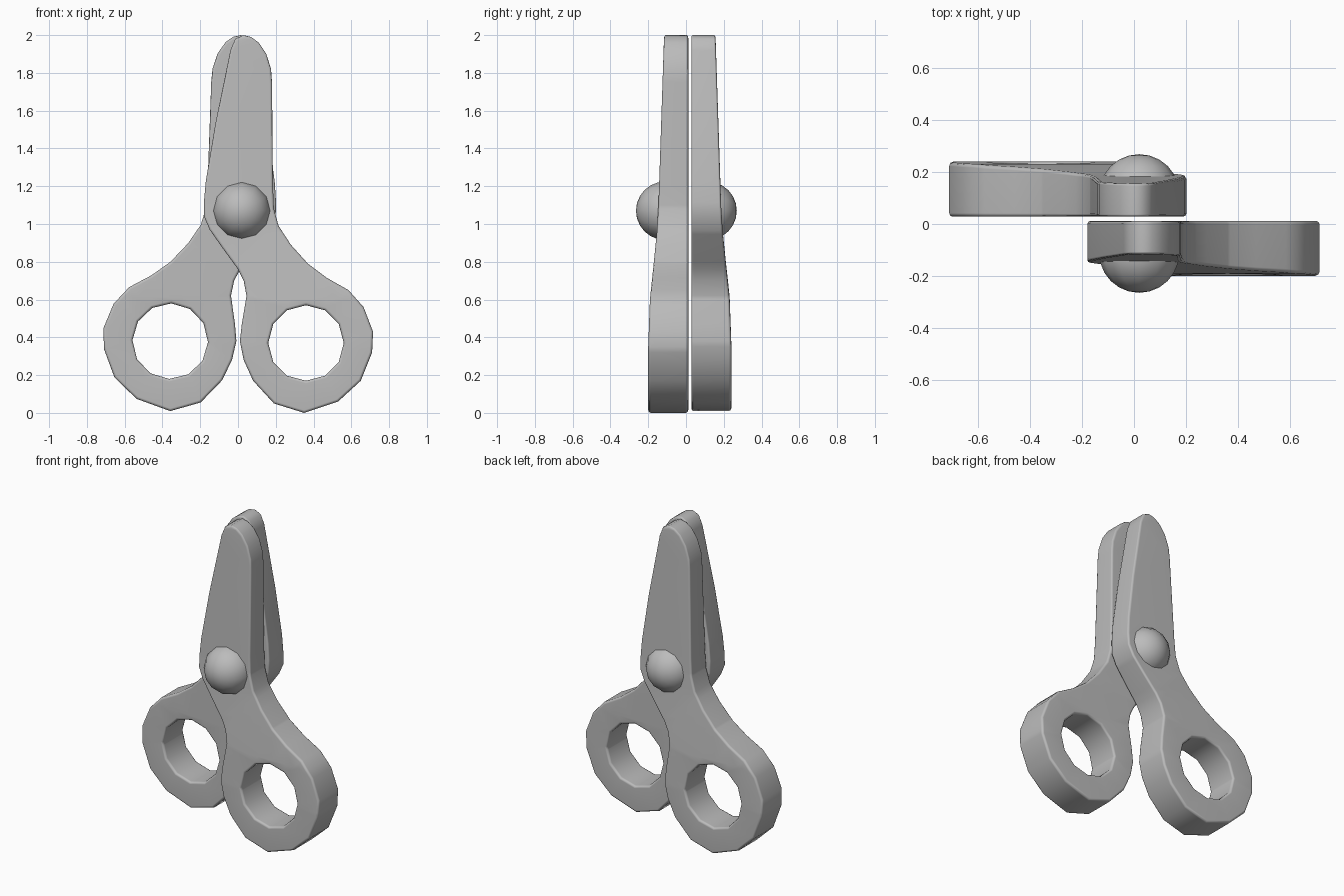
import bpy, bmesh, math
from mathutils import Matrix, Vector

cube = bpy.data.objects.get("Cube")
if cube:
    bpy.data.objects.remove(cube, do_unlink=True)

# One plain grey for every part
grey = bpy.data.materials.new("grey_plastic")
grey.use_nodes = True
COLOUR = (0.5, 0.5, 0.5, 1)
grey.diffuse_color = COLOUR
grey.node_tree.nodes["Principled BSDF"].inputs["Base Color"].default_value = COLOUR

PIVOT = Vector((0.01, 0.02, 1.07))
INNER_Y = 0.012
SLAB = 0.2

# Outline of one half as (x, z), clockwise from the tip
OUTLINE = [
    (0.03, 2.0), (0.07, 1.99), (0.11, 1.96), (0.15, 1.9), (0.175, 1.82), (0.18, 1.75),
    (0.185, 1.2), (0.19, 1.08), (0.215, 0.99), (0.28, 0.89), (0.37, 0.79), (0.47, 0.715),
    (0.585, 0.65), (0.665, 0.56), (0.715, 0.43), (0.71, 0.32), (0.65, 0.17), (0.53, 0.06),
    (0.35, 0.0), (0.19, 0.05), (0.08, 0.17), (0.03, 0.28), (0.01, 0.38), (0.02, 0.47),
    (0.045, 0.62), (0.03, 0.7), (0, 0.76), (-0.08, 0.87), (-0.15, 0.97), (-0.18, 1.04),
    (-0.18, 1.12), (-0.17, 1.23), (-0.12, 1.53), (-0.04, 1.92), (-0.015, 1.98),
]
# Thickness along the height as (z, thickness)
THICKNESS = [(0, 0.212), (0.35, 0.212), (0.6, 0.203), (0.8, 0.182),
             (0.95, 0.167), (1.1, 0.158), (2.0, 0.128)]


def thickness(z):
    for (z0, t0), (z1, t1) in zip(THICKNESS, THICKNESS[1:]):
        if z <= z1:
            return t0 + (t1 - t0) * (z - z0) / (z1 - z0)
    return THICKNESS[-1][1]


def add_object(name, bm, matrix):
    bm.transform(matrix)
    bmesh.ops.recalc_face_normals(bm, faces=bm.faces[:])
    mesh = bpy.data.meshes.new(name)
    bm.to_mesh(mesh)
    bm.free()
    mesh.materials.append(grey)
    obj = bpy.data.objects.new(name, mesh)
    bpy.context.collection.objects.link(obj)
    bpy.ops.object.select_all(action="DESELECT")
    obj.select_set(True)
    bpy.context.view_layer.objects.active = obj
    bpy.ops.object.shade_smooth_by_angle(angle=math.radians(50))
    return obj


def scissor_half(name, matrix):
    bm = bmesh.new()
    finger_hole = [(0.36 + 0.2 * math.sin(a), 0.37 + 0.2 * math.cos(a))
                   for a in (math.tau * i / 12 for i in range(12))]
    for loop in (OUTLINE, finger_hole):
        verts = [bm.verts.new((x, 0, z)) for x, z in loop]
        for i, v in enumerate(verts):
            bm.edges.new((verts[i - 1], v))
    bmesh.ops.triangle_fill(bm, use_beauty=True, edges=bm.edges[:])
    # Thicken the flat shape and round its rims
    grown = bmesh.ops.extrude_face_region(bm, geom=bm.faces[:], use_keep_orig=True)["geom"]
    moved = [g for g in grown if isinstance(g, bmesh.types.BMVert)]
    bmesh.ops.translate(bm, verts=moved, vec=(0, -SLAB, 0))
    bmesh.ops.recalc_face_normals(bm, faces=bm.faces[:])
    rims = [e for e in bm.edges if len(e.link_faces) == 2
            and abs(e.verts[0].co.y - e.verts[1].co.y) < 1e-5
            and e.calc_face_angle() > 1]
    bmesh.ops.bevel(bm, geom=rims, offset=0.02, segments=2, profile=0.5,
                    affect="EDGES", clamp_overlap=True)
    # Cut across, then thin the slab from handle to tip
    for z, _ in THICKNESS[1:-1]:
        bmesh.ops.bisect_plane(bm, geom=bm.verts[:] + bm.edges[:] + bm.faces[:],
                               plane_co=(0, 0, z), plane_no=(0, 0, 1))
    for v in bm.verts:
        v.co.y = INNER_Y + v.co.y * thickness(v.co.z) / SLAB
    obj = add_object(name, bm, matrix)
    smooth = obj.modifiers.new("even_shading", "WEIGHTED_NORMAL")
    smooth.keep_sharp = True


def rivet_dome(name, side):
    bm = bmesh.new()
    bmesh.ops.create_uvsphere(bm, u_segments=12, v_segments=12, radius=0.155)
    bmesh.ops.bisect_plane(bm, geom=bm.verts[:] + bm.edges[:] + bm.faces[:],
                           plane_co=(0, 0, 0), plane_no=(0, 0, 1), clear_inner=True)
    turn = Matrix.Rotation(-side * math.pi / 2, 4, "X")
    place = Matrix.Translation((0.02, 0.002 + side * 0.112, 1.07))
    add_object(name, bm, place @ turn)


# The back half is the front half turned round the rivet and opened slightly
turned = (Matrix.Translation(PIVOT) @ Matrix.Rotation(0.027, 4, "Y")
          @ Matrix.Rotation(math.pi, 4, "Z") @ Matrix.Translation(-PIVOT))
scissor_half("front_half", Matrix.Identity(4))
scissor_half("back_half", turned)
rivet_dome("front_rivet", -1)
rivet_dome("back_rivet", 1)
